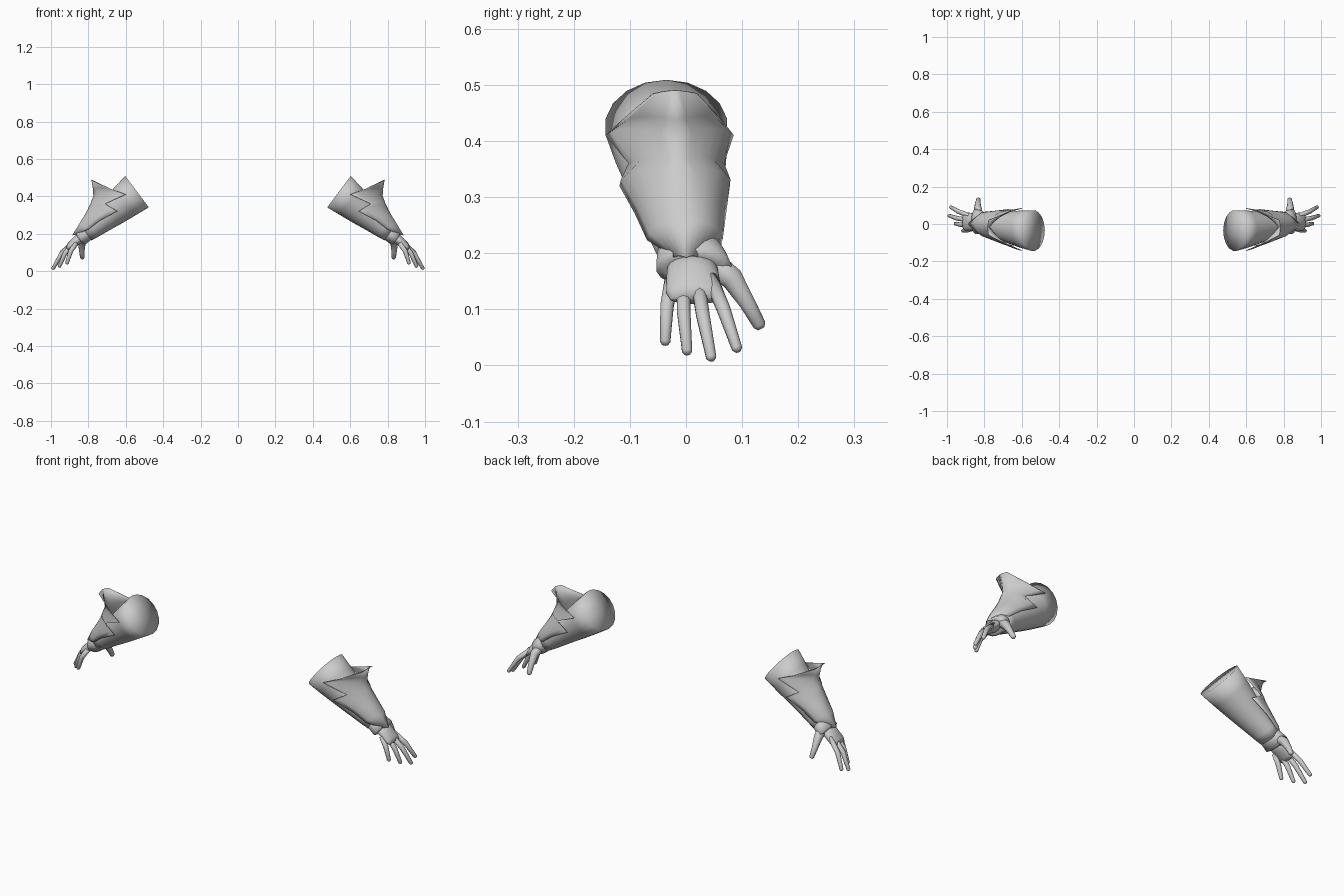
import bpy, bmesh
from math import sin, cos, pi, atan2, hypot
from mathutils import Vector

cube = bpy.data.objects.get("Cube")
if cube:
    bpy.data.objects.remove(cube)

grey = bpy.data.materials.new("plain grey")
grey.use_nodes = True
COLOUR = (0.6, 0.6, 0.6, 1)
grey.diffuse_color = COLOUR
grey.node_tree.nodes["Principled BSDF"].inputs["Base Color"].default_value = COLOUR

START = Vector((0.54, 0, 0.425))   # elbow end of the arm axis
ALONG = Vector((0.8, 0, -0.6))     # towards the hand
OUT = Vector((0.6, 0, 0.8))        # towards the outer side of the arm
SIDE = Vector((0, 1, 0))


def arm_point(t, h, y):
    return START + ALONG * t + OUT * h + SIDE * y


def centre_y(t):
    return -0.035 + 0.1 * min(t, 0.35)


def finish(name, bm, side, closed=True):
    for v in bm.verts:
        v.co.x *= side
    bmesh.ops.remove_doubles(bm, verts=bm.verts, dist=0.0004)
    bmesh.ops.recalc_face_normals(bm, faces=bm.faces)
    mesh = bpy.data.meshes.new(name)
    bm.to_mesh(mesh)
    bm.free()
    mesh.materials.append(grey)
    mesh.polygons.foreach_set("use_smooth", [True] * len(mesh.polygons))
    obj = bpy.data.objects.new(name, mesh)
    bpy.context.collection.objects.link(obj)
    if not closed:
        shell = obj.modifiers.new("thickness", "SOLIDIFY")
        shell.thickness = 0.003
        shell.offset = 0
    return obj


def loft(name, rings, side):
    """Skin a list of point rings and close both ends with a fan."""
    bm = bmesh.new()
    loops = [[bm.verts.new(p) for p in ring] for ring in rings]
    n = len(loops[0])
    for a, b in zip(loops, loops[1:]):
        for i in range(n):
            j = (i + 1) % n
            bm.faces.new((a[i], a[j], b[j], b[i]))
    for loop in (loops[0], loops[-1]):
        tip = bm.verts.new(sum((v.co for v in loop), Vector()) / n)
        for i in range(n):
            bm.faces.new((loop[i], loop[(i + 1) % n], tip))
    return finish(name, bm, side)


def arm_ring(t, h, a, y, b, n=18):
    """Oval across the arm: a is its outward radius, b its sideways radius."""
    return [arm_point(t, h + a * cos(2 * pi * i / n), y + b * sin(2 * pi * i / n))
            for i in range(n)]


def tube(name, points, radii, side, n=10):
    pts = [Vector(p) for p in points]
    last = (pts[-1] - pts[-2]).normalized()
    pts.append(pts[-1] + last * radii[-1] * 0.6)     # rounded tip
    radii = list(radii) + [radii[-1] * 0.55]
    rings = []
    for i, (p, r) in enumerate(zip(pts, radii)):
        d = (pts[min(i + 1, len(pts) - 1)] - pts[max(i - 1, 0)]).normalized()
        u = d.cross(SIDE).normalized()
        v = d.cross(u)
        rings.append([p + r * (u * cos(2 * pi * k / n) + v * sin(2 * pi * k / n))
                      for k in range(n)])
    return loft(name, rings, side)


# Guard edge (t, out, half width) and the ridge point (t, out) each one runs from
GUARD = [
    ((0.155, 0.19, 0.04), (0.155, 0.198)),
    ((0.103, 0.096, 0.085), (0.18, 0.15)),
    ((0.057, 0.024, 0.113), (0.2, 0.12)),
    ((0.175, 0.05, 0.084), (0.235, 0.098)),
    ((0.147, -0.021, 0.097), (0.265, 0.082)),
    ((0.25, -0.005, 0.08), (0.3, 0.066)),
    ((0.328, -0.006, 0.066), (0.35, 0.046)),
    ((0.4, 0.01, 0.02), (0.415, 0.02)),
]


def guard(name, side):
    bm = bmesh.new()
    steps = 6
    for way in (-1, 1):
        rows = []
        for (te, he, ye), (ts, hs) in GUARD:
            re, angle = hypot(he, ye), atan2(ye, he)
            row = []
            for k in range(steps + 1):
                f = k / steps
                t, r = ts + (te - ts) * f, hs + (re - hs) * f
                y = centre_y(t) + way * r * sin(angle * f)
                row.append(bm.verts.new(arm_point(t, r * cos(angle * f), y)))
            rows.append(row)
        for a, b in zip(rows, rows[1:]):
            for k in range(steps):
                bm.faces.new((a[k], a[k + 1], b[k + 1], b[k]))
    return finish(name, bm, side, closed=False)


FINGERS = {
    "little_finger": ((0.865, -0.026, 0.15), (0.895, -0.034, 0.105), (0.915, -0.037, 0.042)),
    "ring_finger": ((0.88, -0.005, 0.15), (0.925, -0.004, 0.095), (0.955, 0.002, 0.025)),
    "middle_finger": ((0.88, 0.02, 0.155), (0.945, 0.03, 0.09), (0.989, 0.045, 0.014)),
    "index_finger": ((0.88, 0.044, 0.155), (0.94, 0.067, 0.1), (0.98, 0.091, 0.03)),
}

for label, side in (("left", 1), ("right", -1)):
    # Sleeve: t, out, outward radius, y, sideways radius
    loft(label + "_sleeve", [arm_ring(*s) for s in (
        (0, 0, 0.105, -0.035, 0.11),
        (0.08, -0.003, 0.094, -0.027, 0.1),
        (0.16, -0.007, 0.081, -0.019, 0.086),
        (0.24, -0.01, 0.067, -0.01, 0.074),
        (0.31, -0.013, 0.056, 0, 0.064),
        (0.35, -0.017, 0.046, 0.006, 0.058))], side)
    # Flared glove cuff
    loft(label + "_cuff", [arm_ring(*s) for s in (
        (0.32, -0.016, 0.044, 0.004, 0.05),
        (0.36, -0.016, 0.043, 0.01, 0.062),
        (0.395, -0.018, 0.042, 0.014, 0.068),
        (0.4, -0.018, 0.03, 0.012, 0.05))], side)
    guard(label + "_arm_guard", side)
    # Palm
    loft(label + "_palm", [arm_ring(*s) for s in (
        (0.37, -0.015, 0.03, 0.01, 0.042),
        (0.42, -0.016, 0.025, 0.012, 0.047),
        (0.465, -0.018, 0.019, 0.014, 0.05),
        (0.482, -0.022, 0.011, 0.016, 0.044))], side)
    for finger, path in FINGERS.items():
        tube(label + "_" + finger, path, (0.013, 0.0125, 0.0095), side)
    tube(label + "_thumb",
         ((0.83, 0.04, 0.185), (0.835, 0.082, 0.155), (0.835, 0.11, 0.11), (0.832, 0.131, 0.072)),
         (0.026, 0.021, 0.015, 0.012), side)
